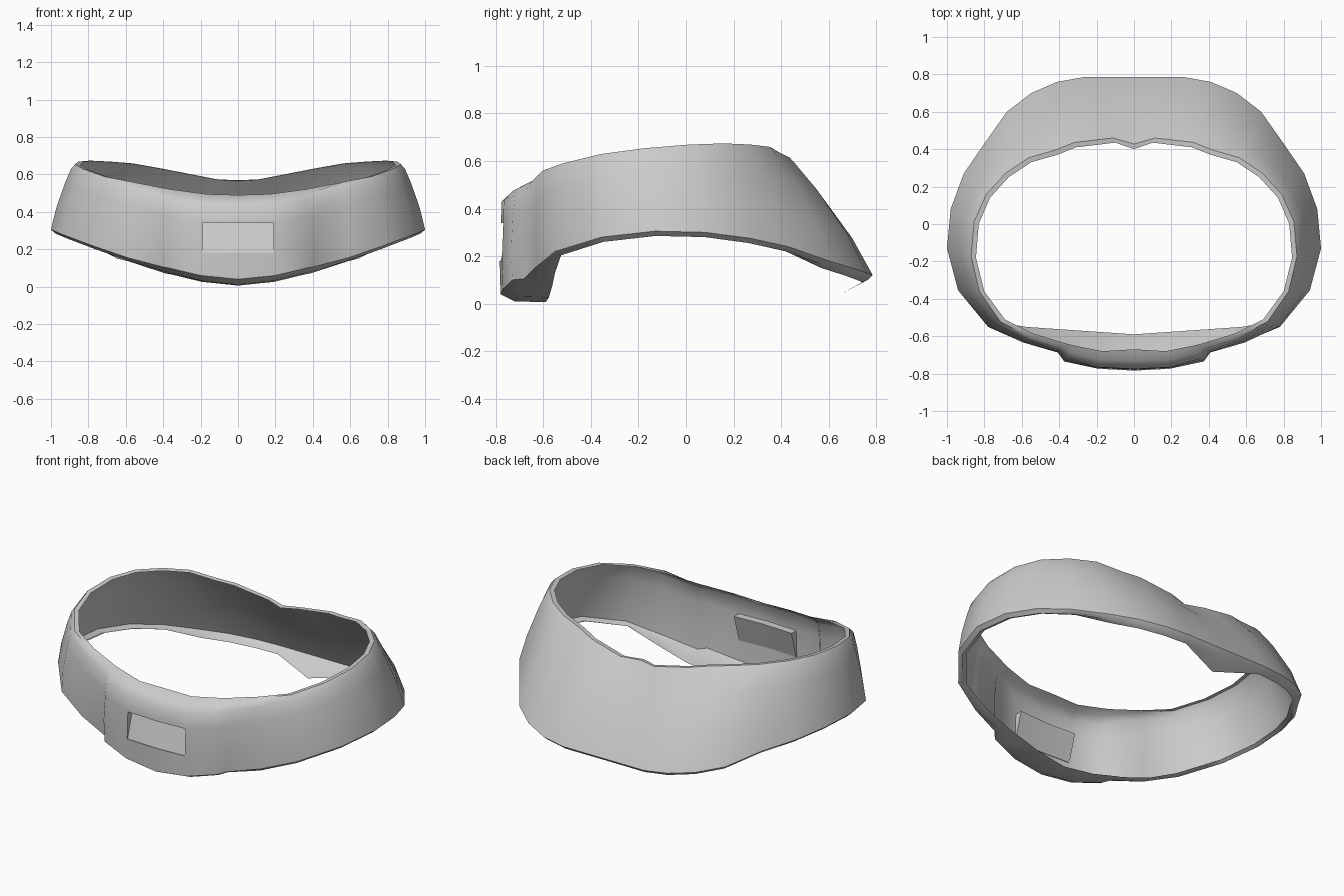
import bpy, bmesh, math
from mathutils import Vector

if "Cube" in bpy.data.objects:
    bpy.data.objects.remove(bpy.data.objects["Cube"])

# Half-ring stations, front to back: widest lower edge and inner edge of the upper rim
LOWER = [(0, -.78, .04), (.2, -.77, .06), (.37, -.73, .10), (.40, -.68, .105),
         (.59, -.63, .155), (.78, -.55, .22), (.94, -.355, .28), (1.0, -.13, .305),
         (.98, .08, .30), (.91, .27, .275), (.80, .43, .24), (.68, .60, .18),
         (.55, .70, .15), (.41, .76, .13), (.27, .785, .12), (0, .785, .12)]
RIM = [(0, -.67, .49), (.17, -.68, .495), (.32, -.65, .515), (.36, -.64, .52),
       (.54, -.585, .555), (.69, -.51, .585), (.80, -.36, .625), (.845, -.18, .65),
       (.83, 0, .665), (.77, .14, .67), (.67, .25, .665), (.55, .33, .655),
       (.41, .37, .63), (.31, .41, .61), (.1, .435, .57), (0, .40, .565)]
# Rolled edge width and drop at the front stations
ROLL = {0: (.105, .06), 1: (.09, .06), 2: (.08, .06), 3: (.055, .05), 4: (.05, .035)}
LAST = len(LOWER) - 1


def section(i):
    """Cross-section of the band, from the lower lip up to the inner rim."""
    low, rim = Vector(LOWER[i]), Vector(RIM[i])
    out = Vector((low.x - rim.x, low.y - rim.y, 0)).normalized()
    width, drop = ROLL.get(i, (.05, .02))
    top = rim + out * width - Vector((0, 0, drop))
    crown = rim + out * width * .55 + Vector((0, 0, -.02 if i < 4 else .004))
    # lower edge and inward lip
    radial = Vector((low.x, low.y, 0)).normalized()
    edge = low - radial * (.06 if i < 4 else .022) - Vector((0, 0, .03 if i < 4 else .02))
    if i <= 4:
        lip = Vector((low.x * .97, -.59 + .067 * low.x, edge.z - .004))
    elif i == LAST:
        lip = Vector((0, .66, .045))
    else:
        lip = edge - radial * .025 + Vector((0, 0, -.01 if i > 10 else .01))
    # slightly swollen wall between lower edge and rolled top
    bulge = .03 if i > 10 else .012
    wall = [low.lerp(top, t) + out * bulge * math.sin(math.pi * t) for t in (.36, .77)]
    if i < 2:
        wall[0].y, wall[1].y = LOWER[i][1] - .004, LOWER[i][1] + .002
        wall[0].z, wall[1].z = .18, .34
        wall[0].x = wall[1].x = .19 * i
    return [lip, edge, low, *wall, top, crown, rim]


# Band: closed loop of mirrored sections
bm = bmesh.new()
half = [section(i) for i in range(LAST + 1)]
loop = half + [[Vector((-p.x, p.y, p.z)) for p in s] for s in half[LAST - 1:0:-1]]
rings = [[bm.verts.new(p) for p in s] for s in loop]
recess_faces = []
n = len(rings)
for i in range(n):
    a, b = rings[i], rings[(i + 1) % n]
    for r in range(len(a) - 1):
        f = bm.faces.new((a[r], b[r], b[r + 1], a[r + 1]))
        if r == 3 and i in (0, n - 1):
            recess_faces.append(f)

# Front recess: wedge pocket, deepest along its upper edge
geom = bmesh.ops.extrude_face_region(bm, geom=recess_faces)["geom"]
for v in (g for g in geom if isinstance(g, bmesh.types.BMVert)):
    v.co.y += .045 if v.co.z > .26 else .004
bmesh.ops.delete(bm, geom=[f for f in recess_faces if f.is_valid], context='FACES_ONLY')

mesh = bpy.data.meshes.new("band")
bm.to_mesh(mesh)
bm.free()
band = bpy.data.objects.new("band", mesh)
bpy.context.collection.objects.link(band)

grey = bpy.data.materials.new("grey")
grey.diffuse_color = (.6, .6, .6, 1)
grey.use_nodes = True
grey.node_tree.nodes["Principled BSDF"].inputs["Base Color"].default_value = grey.diffuse_color
mesh.materials.append(grey)

bpy.context.view_layer.objects.active = band
band.select_set(True)
bpy.ops.object.shade_smooth_by_angle(angle=math.radians(50))
